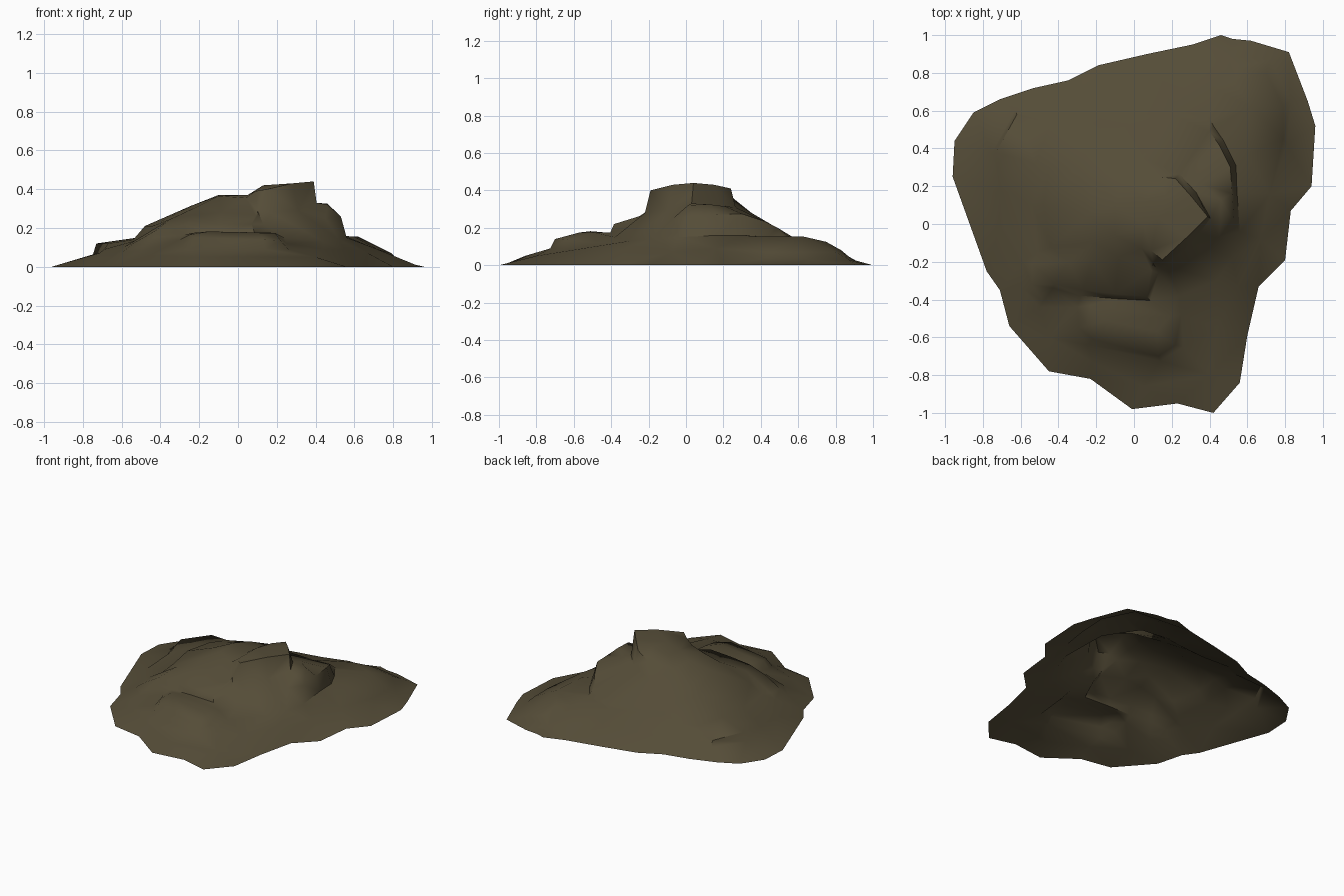
import bpy, bmesh
from mathutils import Vector
from mathutils.geometry import delaunay_2d_cdt

stone = bpy.data.materials.new("dark olive brown stone")
stone.diffuse_color = (0.09, 0.073, 0.039, 1)

# Ground outline of the rock, counter-clockwise
outline = [(.46, 1), (.31, .95), (.07, .9), (-.19, .84), (-.35, .76), (-.53, .72),
           (-.71, .66), (-.85, .59), (-.95, .44), (-.96, .25), (-.78, -.25),
           (-.71, -.35), (-.66, -.54), (-.45, -.78), (-.23, -.82), (-.01, -.98),
           (.23, -.95), (.42, -1), (.56, -.84), (.60, -.59), (.66, -.33),
           (.80, -.19), (.83, .07), (.94, .2), (.96, .52), (.92, .65),
           (.82, .91), (.62, .97), (.52, .98)]

# Breaklines: every ledge has a lip and a foot just outside it
peak_lip = [(.22, .24, .41), (.17, .15, .42), (.13, .03, .42), (.09, -.14, .39),
            (.15, -.19, .40), (.28, -.07, .43), (.39, .04, .44), (.30, .15, .43), (.22, .24, .41)]
peak_foot = [(.10, -.205, .29), (.17, -.22, .28), (.31, -.10, .29), (.405, .03, .33),
             (.33, .165, .32), (.24, .265, .31)]
shelf = [(.36, .21, .315), (.46, .13, .325), (.46, .01, .32)]
shoulder_lip = [(.40, .49, .20), (.45, .42, .235), (.51, .30, .275), (.52, .16, .27),
                (.53, .01, .26), (.45, -.07, .25)]
shoulder_foot = [(.42, .52, .15), (.475, .44, .15), (.54, .31, .16), (.545, .17, .16),
                 (.56, -.04, .15), (.52, -.18, .14), (.44, -.30, .13), (.24, -.38, .15)]
crest = [(.13, .25, .36), (.06, .12, .37), (.05, 0, .37), (.04, -.13, .355)]
crest_west = [(-.06, .22, .345), (-.10, .10, .37), (-.10, -.06, .365)]
upper_terrace = [(.05, .35, .28), (-.22, .28, .275), (-.24, .05, .315), (-.21, -.10, .31)]
west_terrace = [(-.30, .30, .24), (-.45, .30, .20), (-.48, .10, .21), (-.44, -.12, .21)]
west_terrace_foot = [(-.52, .32, .15), (-.54, .10, .14), (-.51, -.15, .14)]
west_lip = [(-.45, .51, .14), (-.62, .58, .105), (-.73, .38, .12), (-.67, .17, .12), (-.69, -.02, .09)]
west_foot = [(-.45, .54, .12), (-.63, .60, .065), (-.75, .38, .055), (-.71, .16, .075), (-.715, -.03, .07)]
back_lip = [(-.33, .555, .145), (-.18, .475, .20), (-.02, .52, .17), (.20, .58, .145)]
back_foot = [(-.33, .59, .12), (-.18, .52, .165), (-.02, .555, .145), (.20, .61, .13)]
ledge_back = [(-.35, -.20, .245), (-.22, -.19, .27), (-.08, -.18, .28), (.09, -.24, .265)]
ledge_lip = [(-.42, -.32, .19), (-.27, -.35, .215), (-.10, -.37, .22), (.07, -.385, .22), (.10, -.25, .262)]
ledge_foot = [(-.43, -.34, .15), (-.28, -.38, .165), (-.10, -.395, .175), (.085, -.405, .175), (.13, -.26, .22)]
block_lip = [(-.23, -.43, .175), (-.25, -.54, .165), (-.22, -.61, .15), (.13, -.70, .14),
             (.22, -.64, .135), (.19, -.49, .175), (-.23, -.43, .175)]
block_crown = [(-.15, -.51, .182), (.12, -.57, .175)]
block_foot = [(-.30, -.44, .14), (-.29, -.55, .11), (-.25, -.64, .09), (.14, -.725, .09),
              (.26, -.65, .09), (.25, -.48, .12)]
crag_lip = [(-.48, -.41, .11), (-.54, -.32, .12), (-.54, -.21, .13)]
crag_foot = [(-.50, -.44, .08), (-.59, -.34, .08), (-.59, -.20, .10)]
east_lip = [(.40, .56, .145), (.42, .72, .13), (.53, .75, .125), (.62, .62, .155), (.60, .36, .155)]
east_foot = [(.55, .83, .08), (.70, .80, .07), (.79, .62, .07), (.79, .45, .07), (.72, .16, .09)]
east_skirt = [(.50, .89, .03), (.72, .87, .03), (.83, .65, .03), (.81, .42, .035)]
back_slope = [(.32, .83, .07), (.15, .76, .08), (-.18, .70, .08), (-.45, .62, .07)]
front_slope = [(.67, -.08, .07), (.55, -.33, .09), (.44, -.55, .09), (.40, -.80, .05),
               (.05, -.86, .05), (-.22, -.73, .05), (-.45, -.60, .06)]

breaklines = [peak_lip, peak_foot, shelf, shoulder_lip, shoulder_foot, crest, crest_west,
              upper_terrace, west_terrace, west_terrace_foot, west_lip, west_foot, back_lip,
              back_foot, ledge_back, ledge_lip, ledge_foot, block_lip, block_crown, block_foot,
              crag_lip, crag_foot, east_lip, east_foot, east_skirt, back_slope, front_slope]


def drape(name, border, lines):
    """Triangulate a skin through the border and all the breaklines."""
    points = [Vector((x, y, 0)) for x, y in border]
    edges = []
    for line in lines:
        start = len(points)
        closed = line[0] == line[-1]
        pts = line[:-1] if closed else line
        points += [Vector(p) for p in pts]
        edges += [(start + i, start + i + 1) for i in range(len(pts) - 1)]
        if closed:
            edges.append((start + len(pts) - 1, start))
    verts, _, faces, origin, _, _ = delaunay_2d_cdt(
        [p.xy for p in points], edges, [list(range(len(border)))], 1, 1e-4)
    bm = bmesh.new()
    made = []
    for co, src in zip(verts, origin):
        if src:
            z = points[src[0]].z
        else:
            z = min(points, key=lambda p: (p.xy - co).length).z
        made.append(bm.verts.new((co.x, co.y, z)))
    for f in faces:
        bm.faces.new([made[i] for i in f])
    bm.normal_update()
    bmesh.ops.reverse_faces(bm, faces=[f for f in bm.faces if f.normal.z < 0])
    mesh = bpy.data.meshes.new(name)
    bm.to_mesh(mesh)
    bm.free()
    mesh.materials.append(stone)
    obj = bpy.data.objects.new(name, mesh)
    bpy.context.collection.objects.link(obj)
    return obj


# Rock mound, an open shell, softly shaded with crisp ledges
rock = drape("rock_mound", outline, breaklines)
bpy.context.view_layer.objects.active = rock
rock.select_set(True)
bpy.ops.object.shade_smooth_by_angle(angle=0.9)
